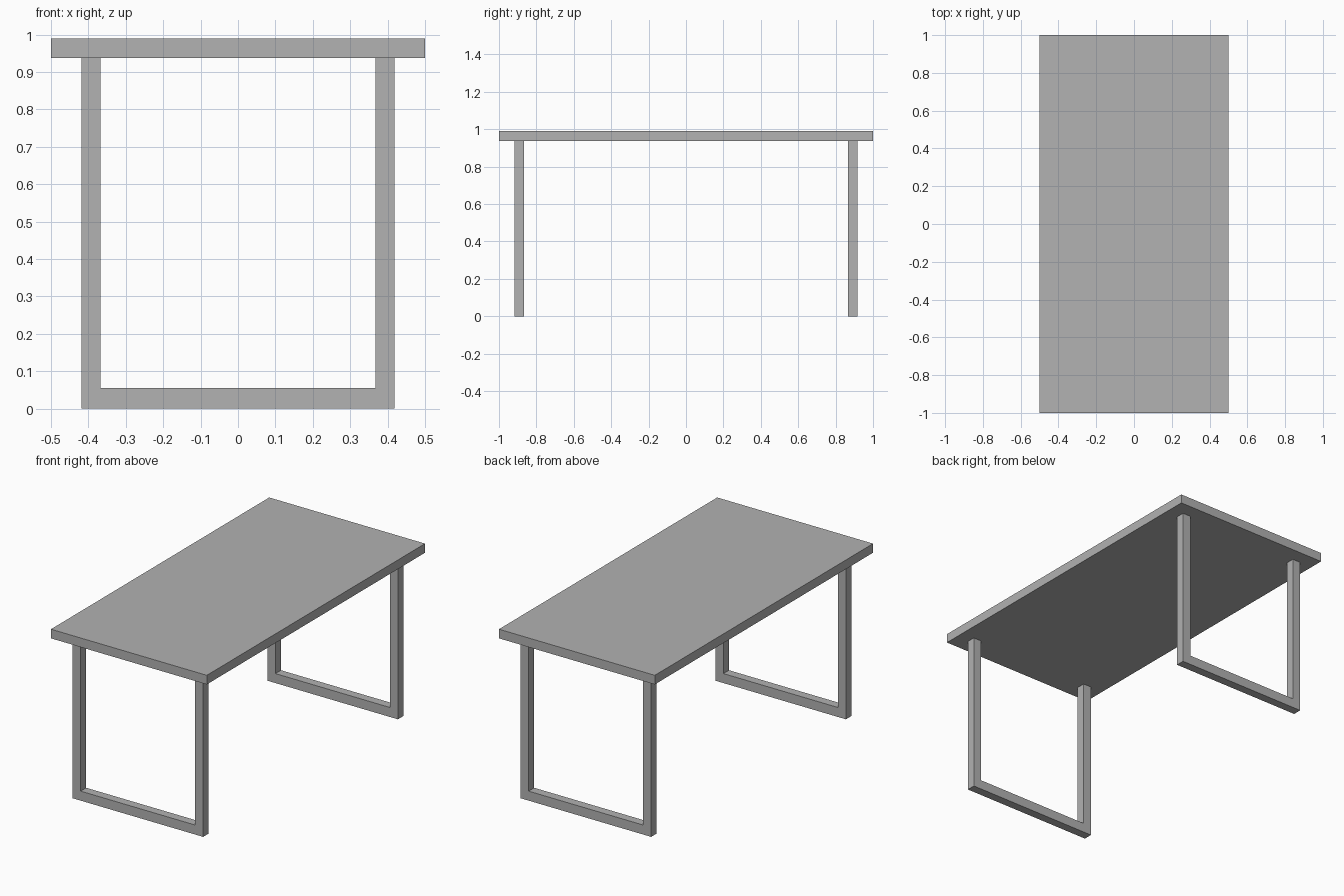
import bpy
import bmesh

if "Cube" in bpy.data.objects:
    bpy.data.objects.remove(bpy.data.objects["Cube"])

grey = bpy.data.materials.new("plain_grey")
grey.diffuse_color = (0.445, 0.445, 0.445, 1.0)
grey.use_nodes = True
grey.node_tree.nodes["Principled BSDF"].inputs["Base Color"].default_value = grey.diffuse_color

TOP_Z, UNDER_Z = 0.99, 0.937


def extrude_profile(name, points, y0, y1):
    """Extrude a closed x-z outline from y0 to y1."""
    bm = bmesh.new()
    face = bm.faces.new([bm.verts.new((x, y0, z)) for x, z in points])
    result = bmesh.ops.extrude_face_region(bm, geom=[face])
    moved = [v for v in result["geom"] if isinstance(v, bmesh.types.BMVert)]
    bmesh.ops.translate(bm, verts=moved, vec=(0, y1 - y0, 0))
    bmesh.ops.recalc_face_normals(bm, faces=bm.faces)
    mesh = bpy.data.meshes.new(name)
    bm.to_mesh(mesh)
    bm.free()
    mesh.materials.append(grey)
    obj = bpy.data.objects.new(name, mesh)
    bpy.context.collection.objects.link(obj)
    return obj


# Table top slab
extrude_profile("table_top", [(-0.5, UNDER_Z), (0.5, UNDER_Z),
                              (0.5, TOP_Z), (-0.5, TOP_Z)], -1.0, 1.0)

# U-shaped leg frames, open under the top
OUT, INN, BAR = 0.419, 0.367, 0.055
u_shape = [(-OUT, 0), (OUT, 0), (OUT, UNDER_Z), (INN, UNDER_Z),
           (INN, BAR), (-INN, BAR), (-INN, UNDER_Z), (-OUT, UNDER_Z)]
for name, side in (("front_leg_frame", -1), ("back_leg_frame", 1)):
    extrude_profile(name, u_shape, side * 0.918, side * 0.867)
